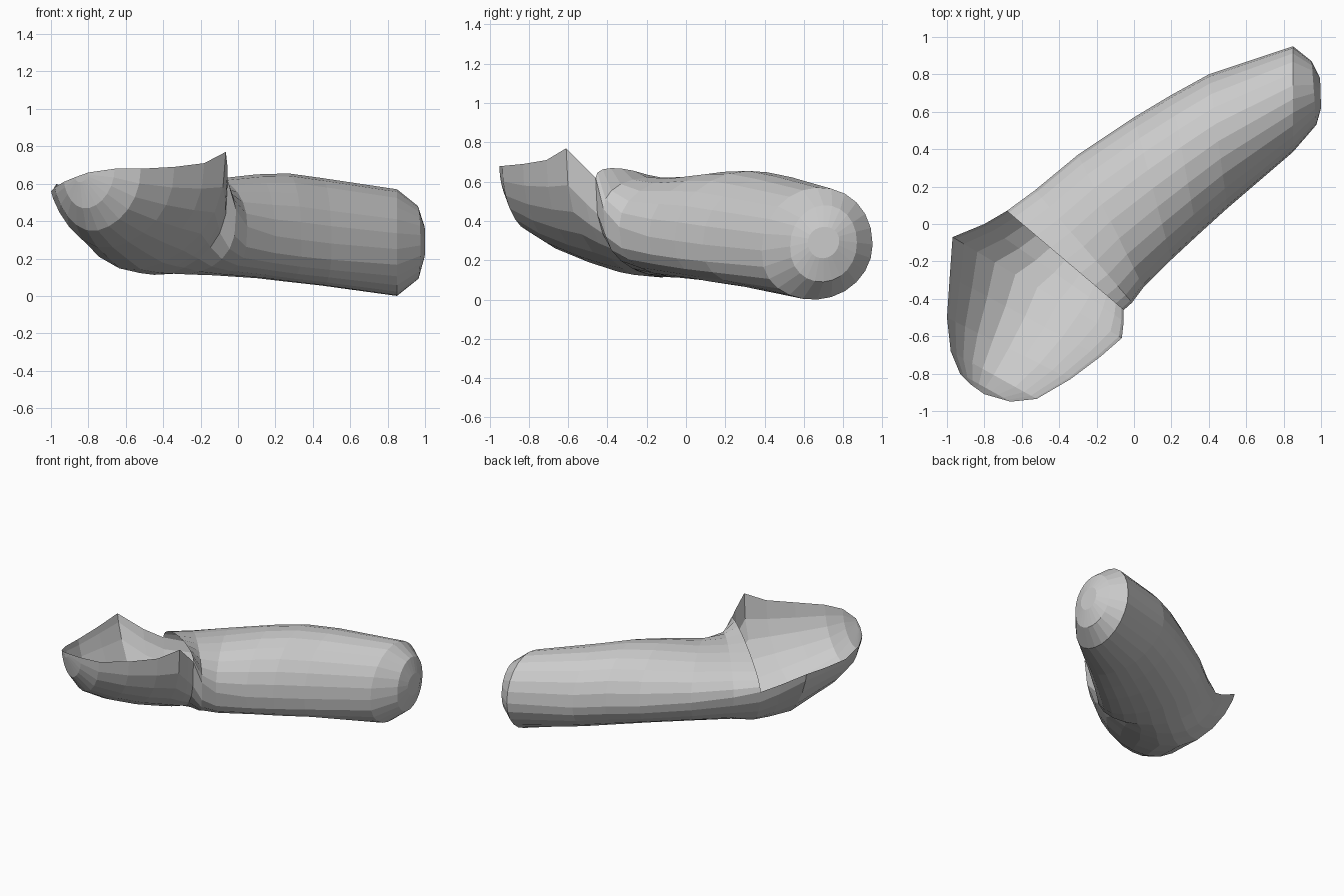
import bpy, bmesh
from math import sin, cos, pi
from mathutils import Vector

if "Cube" in bpy.data.objects:
    bpy.data.objects.remove(bpy.data.objects["Cube"])

HALF = 12  # segments per half section

def half_section(L, R, z, sign, full_l, full_r):
    """Arc from L to R that reaches height z halfway across."""
    L, R = Vector(L), Vector(R)
    pts = []
    for i in range(HALF + 1):
        t = pi * i / HALF
        p = L.lerp(R, (1 - cos(t)) / 2)
        reach = abs(z - (L.z + R.z) / 2)
        p.z += sign * reach * max(sin(t), 0) ** (full_l if i < HALF / 2 else full_r)
        pts.append(p)
    return pts

# Tube stations, closed end first: left, right, bottom z, top z, lower left / right fullness
tube = [
    ((.995, .78, .30), (1.0, .62, .29), .21, .37, 1, 1),
    ((.95, .87, .29), (.975, .53, .27), .09, .48, .95, .9),
    ((.85, .95, .28), (.85, .385, .25), .00, .57, 1, .85),
    ((.40, .80, .31), (.50, .085, .28), .055, .63, 1, .75),
    ((.20, .69, .33), (.34, -.06, .30), .075, .655, 1, .72),
    ((.00, .57, .34), (.20, -.19, .32), .095, .65, 1, .7),
    ((-.30, .37, .37), (.05, -.34, .37), .11, .625, 1.05, .65),
    ((-.53, .18, .40), (-.01, -.42, .46), .115, .62, 1.1, .62),
    ((-.68, .07, .44), (-.055, -.46, .62), .12, .635, 1.15, .6),
]
# Open scoop stations: left rim, right rim, floor z, lower left / right fullness
scoop = [
    ((-.80, .00, .50), (-.055, -.52, .68), .125, 1.3, .68),
    ((-.97, -.07, .60), (-.065, -.61, .77), .14, 1.6, .8),
    ((-.985, -.28, .575), (-.18, -.71, .71), .19, 1.65, .9),
    ((-1.0, -.50, .56), (-.34, -.83, .69), .26, 1.6, .9),
    ((-.98, -.68, .58), (-.52, -.935, .68), .35, 1.5, .95),
    ((-.93, -.80, .61), (-.66, -.95, .68), .47, 1.3, 1),
    ((-.87, -.86, .635), (-.80, -.91, .66), .61, 1, 1),
]

bm = bmesh.new()
add = lambda pts: [bm.verts.new(p) for p in pts]

def bridge(a, b):
    for i in range(len(a) - 1):
        bm.faces.new((a[i], a[i + 1], b[i + 1], b[i]))

# Closed tube
rings = []
for L, R, zb, zt, fl, fr in tube:
    low = half_section(L, R, zb, -1, fl, fr)
    top = half_section(L, R, zt, 1, .95, .95)
    rings.append(add(low + top[-2:0:-1]))
for a, b in zip(rings, rings[1:]):
    bridge(a + a[:1], b + b[:1])

# Rounded far end
bm.faces.new(rings[0])

# Scoop continuing from the lower half of the tube
prev = rings[-1][:HALF + 1]
for L, R, zb, fl, fr in scoop:
    row = add(half_section(L, R, zb, -1, fl, fr))
    bridge(prev, row)
    prev = row
bm.faces.new(prev)

# Keep the shell facing outward
bmesh.ops.recalc_face_normals(bm, faces=bm.faces)
bm.normal_update()
if sum(f.normal.z * f.calc_area() for f in bm.faces if f.calc_center_median().z < .2) > 0:
    bmesh.ops.reverse_faces(bm, faces=bm.faces)

mesh = bpy.data.meshes.new("hollow_shell")
bm.to_mesh(mesh)
bm.free()
obj = bpy.data.objects.new("hollow_shell", mesh)
bpy.context.collection.objects.link(obj)
